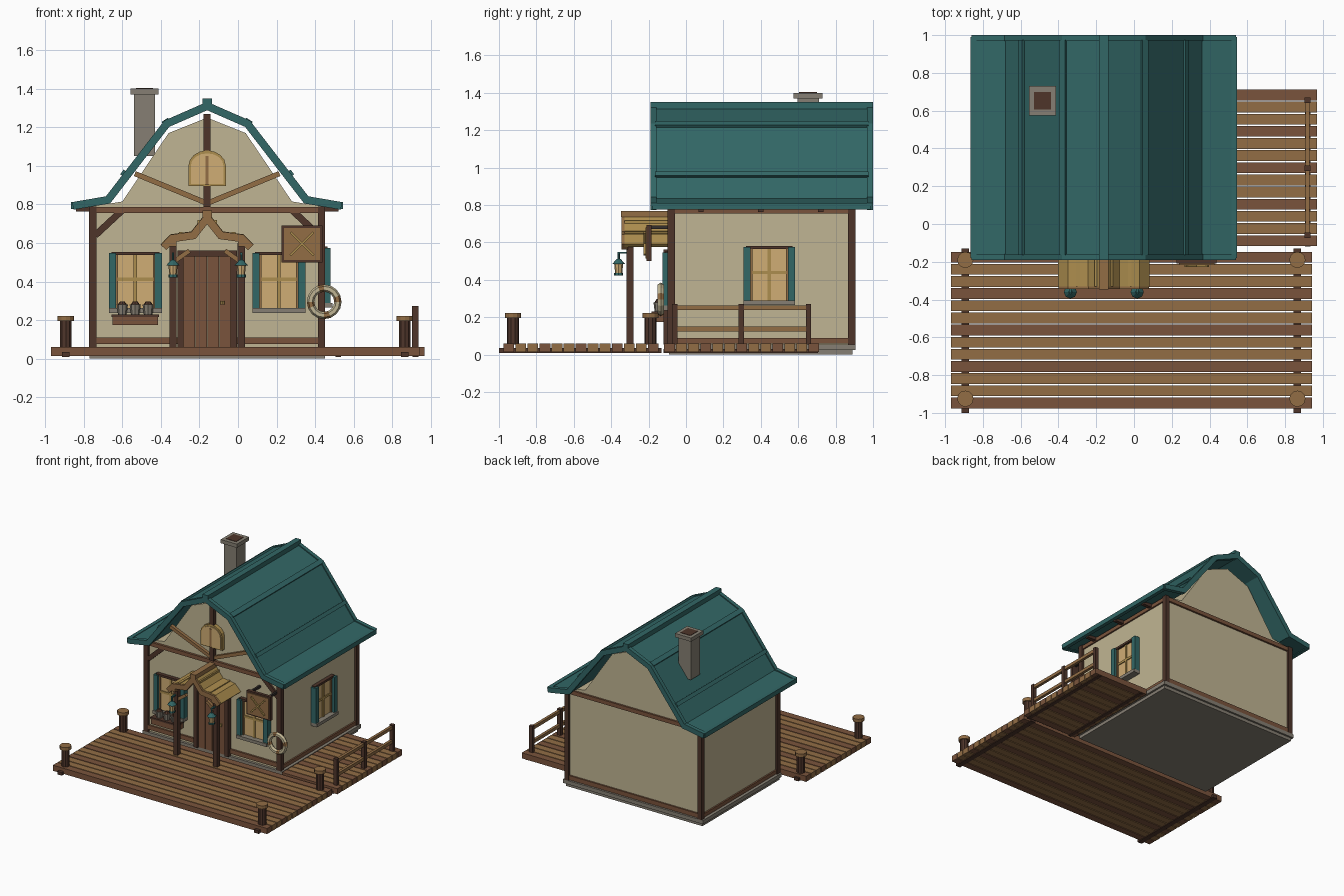
import bpy, bmesh, math
from mathutils import Vector, Matrix

if "Cube" in bpy.data.objects:
    bpy.data.objects.remove(bpy.data.objects["Cube"])


def material(name, rgb):
    m = bpy.data.materials.new(name)
    lin = [((c / 255 + 0.055) / 1.055) ** 2.4 for c in rgb]
    m.diffuse_color = (*lin, 1)
    m.use_nodes = True
    m.node_tree.nodes["Principled BSDF"].inputs["Base Color"].default_value = m.diffuse_color
    return m


CREAM = material("cream plaster", (192, 181, 147))
TEAL = material("teal paint", (50, 103, 102))
DARK = material("dark timber", (78, 53, 42))
BROWN = material("red brown timber", (122, 84, 60))
TAN = material("tan timber", (146, 109, 69))
GOLD = material("straw gold", (172, 141, 78))
PANE = material("warm glass", (208, 173, 117))
STONE = material("grey stone", (134, 127, 115))
IRON = material("dark iron", (52, 46, 44))
CX = -0.16  # centre line of the house


def finish(bm, name, mats):
    bmesh.ops.recalc_face_normals(bm, faces=bm.faces[:])
    me = bpy.data.meshes.new(name)
    bm.to_mesh(me)
    bm.free()
    for m in mats if isinstance(mats, list) else [mats]:
        me.materials.append(m)
    ob = bpy.data.objects.new(name, me)
    bpy.context.collection.objects.link(ob)
    return ob


def box(name, x0, x1, y0, y1, z0, z1, mat):
    bm = bmesh.new()
    mid = Vector((x0 + x1, y0 + y1, z0 + z1)) / 2
    size = (abs(x1 - x0), abs(y1 - y0), abs(z1 - z0), 1)
    bmesh.ops.create_cube(bm, size=1, matrix=Matrix.Translation(mid) @ Matrix.Diagonal(size))
    return finish(bm, name, mat)


def prism(name, pts, y0, y1, mat):
    """Extrude an x/z outline along y."""
    bm = bmesh.new()
    a = [bm.verts.new((x, y0, z)) for x, z in pts]
    b = [bm.verts.new((x, y1, z)) for x, z in pts]
    bm.faces.new(a)
    bm.faces.new(b[::-1])
    for i in range(len(pts)):
        j = (i + 1) % len(pts)
        bm.faces.new((a[i], b[i], b[j], a[j]))
    return finish(bm, name, mat)


def beam(name, p, q, w, y0, y1, mat):
    """Straight timber between two x/z points."""
    p, q = Vector(p), Vector(q)
    d = (q - p).normalized() * w / 2
    n = Vector((-d.y, d.x))
    return prism(name, [p + n, q + n, q - n, p - n], y0, y1, mat)


def offset(pts, t):
    """Shift a polyline sideways with mitred corners."""
    pts, out = [Vector(p) for p in pts], []
    ns = [Vector((b.y - a.y, a.x - b.x)).normalized() for a, b in zip(pts, pts[1:])]
    for i, p in enumerate(pts):
        n0, n1 = ns[max(i - 1, 0)], ns[min(i, len(ns) - 1)]
        m = (n0 + n1).normalized()
        out.append(p + m * t / m.dot(n0))
    return out


def band(name, pts, t0, t1, y0, y1, mat):
    return prism(name, offset(pts, t0) + offset(pts, t1)[::-1], y0, y1, mat)


def cyl(name, x, y, z0, z1, r0, r1, seg, mat):
    bm = bmesh.new()
    bmesh.ops.create_cone(bm, cap_ends=True, segments=seg, radius1=r0, radius2=r1, depth=z1 - z0,
                          matrix=Matrix.Translation((x, y, (z0 + z1) / 2)))
    return finish(bm, name, mat)


def mirrored(half):
    """Complete a left half outline given as (distance, height)."""
    return [(CX - d, z) for d, z in half] + [(CX + d, z) for d, z in half[::-1] if d > 0]


# Base and plastered body with the gable outline
box("foundation", -0.785, 0.465, -0.10, 0.905, 0.025, 0.055, STONE)
box("foundation_footing", -0.77, 0.45, -0.09, 0.89, 0, 0.025, STONE)
prism("house_walls", mirrored([(0.595, 0.05), (0.595, 0.79), (0.44, 0.815), (0.2, 1.17), (0, 1.25)]),
      -0.08, 0.885, CREAM)

# Timber frame
for s in (-1, 1):
    xo = CX + s * 0.612
    for y in (-0.10, 0.865):
        box("corner_post", xo, xo - s * 0.037, y, y + 0.04, 0.055, 0.79, DARK)
    for z in (0.06, 0.755):
        box("side_beam", xo - s * 0.005, xo - s * 0.03, -0.06, 0.865, z, z + 0.03, BROWN)
    beam("corner_brace", (CX + s * 0.58, 0.64), (CX + s * 0.44, 0.77), 0.035, -0.095, -0.075, DARK)
    beam("gable_brace", (CX + s * 0.01, 0.81), (CX + s * 0.375, 0.96), 0.027, -0.105, -0.075, TAN)
    for y in (0.08, 0.4, 0.72):
        box("rafter_tail", xo - s * 0.02, CX + s * 0.68, y - 0.014, y + 0.014, 0.763, 0.79, DARK)
for y in (-0.098, 0.875):
    box("tie_beam", -0.735, 0.415, y, y + 0.025, 0.755, 0.787, BROWN)
for x0, x1 in ((-0.735, -0.31), (-0.01, 0.415)):
    box("front_sill_beam", x0, x1, -0.095, -0.07, 0.075, 0.11, BROWN)
box("back_sill_beam", -0.735, 0.415, 0.875, 0.898, 0.06, 0.095, BROWN)
box("king_post", CX - 0.018, CX + 0.018, -0.11, -0.07, 0.787, 1.27, DARK)

# Gambrel roof shell, verge boards, battens and ridge
roof = mirrored([(0.70, 0.812), (0.525, 0.842), (0.222, 1.235), (0, 1.332)])
band("roof_shell", roof, 0.008, 0.035, -0.17, 0.98, TEAL)
for y in (-0.19, 0.968):
    band("verge_board", roof, 0, 0.04, y, y + 0.032, TEAL)
box("ridge_board", CX - 0.024, CX + 0.024, -0.19, 1.0, 1.30, 1.35, TEAL)
for s in (-1, 1):
    box("eave_board", CX + s * 0.675, CX + s * 0.705, -0.18, 0.99, 0.775, 0.812, TEAL)
    for a, b in (((0.232, 1.222), (0.20, 1.243)), ((0.445, 0.952), (0.427, 0.976))):
        beam("roof_batten", (CX + s * a[0], a[1]), (CX + s * b[0], b[1]), 0.015, -0.165, 0.975, TEAL)

# Chimney
box("chimney", -0.54, -0.43, 0.595, 0.71, 1.05, 1.375, STONE)
box("chimney_cap", -0.557, -0.413, 0.575, 0.73, 1.37, 1.4, STONE)
box("chimney_flue", -0.53, -0.44, 0.605, 0.7, 1.395, 1.403, DARK)

# Arched loft window
def arch(w, z0, zs, h):
    return [(CX - w, z0), *[(CX - w * math.cos(i * math.pi / 8), zs + h * math.sin(i * math.pi / 8))
                            for i in range(9)], (CX + w, z0)]


prism("loft_window_frame", arch(0.097, 0.895, 1.0, 0.08), -0.112, -0.07, GOLD)
prism("loft_window_pane", arch(0.085, 0.905, 1.0, 0.065), -0.118, -0.11, PANE)
box("loft_window_bar", CX - 0.008, CX + 0.008, -0.124, -0.11, 0.9, 1.05, TAN)


# Shuttered windows: u runs along the wall, d outward
def window(c, z, side):
    def part(name, u0, u1, d0, d1, z0, z1, mat):
        if side:
            box(name, 0.435 + d0, 0.435 + d1, c + u0, c + u1, z + z0, z + z1, mat)
        else:
            box(name, c + u0, c + u1, -0.08 - d1, -0.08 - d0, z + z0, z + z1, mat)
    part("window_pane", -0.1, 0.1, 0, 0.012, 0, 0.28, PANE)
    part("window_mullion", -0.009, 0.009, 0.01, 0.02, 0, 0.28, GOLD)
    part("window_crossbar", -0.1, 0.1, 0.01, 0.019, 0.14, 0.158, GOLD)
    part("window_head", -0.125, 0.125, 0, 0.03, 0.275, 0.292, DARK)
    part("window_sill", -0.137, 0.137, 0, 0.055, -0.025, 0, STONE)
    for s in (-1, 1):
        part("window_jamb", s * 0.09, s * 0.103, 0, 0.022, 0, 0.28, TAN)
        part("shutter", s * 0.1, s * 0.137, 0, 0.045, 0, 0.285, TEAL)


window(CX - 0.372, 0.262, False)
window(CX + 0.372, 0.262, False)
window(0.445, 0.29, True)

# Flower box with pots
box("window_box", -0.65, -0.415, -0.18, -0.10, 0.175, 0.228, BROWN)
box("window_box_rim", -0.655, -0.41, -0.184, -0.10, 0.217, 0.23, DARK)
for x in (-0.6, -0.533, -0.466):
    cyl("pot", x, -0.145, 0.225, 0.28, 0.022, 0.029, 8, STONE)
    cyl("pot_soil", x, -0.145, 0.28, 0.297, 0.024, 0.012, 8, DARK)

# Door
for i in range(4):
    x = CX - 0.124 + i * 0.062
    box("door_plank", x + 0.001, x + 0.061, -0.1, -0.07, 0.055, 0.535, BROWN)
for s in (-1, 1):
    box("door_jamb", CX + s * 0.122, CX + s * 0.155, -0.12, -0.07, 0.055, 0.56, DARK)
box("door_lintel", CX - 0.155, CX + 0.155, -0.12, -0.07, 0.53, 0.562, DARK)
cyl("door_knob", CX + 0.08, -0.108, 0.28, 0.3, 0.01, 0.01, 8, GOLD)

# Porch canopy, posts and lanterns
canopy = mirrored([(0.242, 0.592), (0.19, 0.645), (0.083, 0.66), (0, 0.765)])
band("porch_roof", canopy, 0, 0.022, -0.33, -0.08, GOLD)
band("porch_verge", canopy, 0.002, 0.042, -0.345, -0.31, TAN)
box("porch_ridge", CX - 0.024, CX + 0.024, -0.347, -0.08, 0.735, 0.768, TAN)
for s in (-1, 1):
    x = CX + s * 0.177
    for d, z in ((0.137, 0.658), (0.04, 0.718)):
        box("porch_thatch_rib", CX + s * (d - 0.01), CX + s * (d + 0.01), -0.33, -0.08, z - 0.02, z, GOLD)
    box("porch_post", x - 0.019, x + 0.019, -0.317, -0.28, 0.055, 0.6, DARK)
    box("porch_side_beam", x - 0.018, x + 0.018, -0.345, -0.08, 0.583, 0.618, TAN)
    beam("porch_brace", (x, 0.50), (x - s * 0.085, 0.56), 0.024, -0.31, -0.285, TAN)
    box("lantern_arm", x - 0.006, x + 0.006, -0.365, -0.31, 0.54, 0.55, TEAL)
    cyl("lantern_hook", x, -0.36, 0.505, 0.55, 0.006, 0.006, 6, TEAL)
    cyl("lantern_cap", x, -0.36, 0.484, 0.512, 0.035, 0.01, 8, TEAL)
    cyl("lantern_glass", x, -0.36, 0.435, 0.485, 0.019, 0.024, 8, PANE)
    cyl("lantern_base", x, -0.36, 0.422, 0.436, 0.024, 0.024, 8, TEAL)

# Hanging sign with crossed oars
box("sign_frame", 0.225, 0.438, -0.21, -0.185, 0.5, 0.692, DARK)
box("sign_panel", 0.238, 0.425, -0.217, -0.208, 0.513, 0.679, TAN)
for s in (-1, 1):
    beam("sign_oar", (0.332 - s * 0.06, 0.535), (0.332 + s * 0.06, 0.655), 0.011, -0.228, -0.215, GOLD)
    box("sign_bracket", 0.332 + s * 0.08 - 0.008, 0.332 + s * 0.08 + 0.008, -0.19, -0.08, 0.672, 0.69, IRON)

# Life ring, banded by angle
bpy.ops.mesh.primitive_torus_add(major_segments=16, minor_segments=6, major_radius=0.071, minor_radius=0.019,
                                 location=(0.447, -0.135, 0.295), rotation=(math.pi / 2, 0, 0))
ring = bpy.context.object
ring.name = "life_ring"
ring.data.materials.append(CREAM)
ring.data.materials.append(TAN)
for f in ring.data.polygons:
    a = math.atan2(f.center.y, f.center.x) % (math.pi / 2)
    f.material_index = 1 if a < math.pi / 8 else 0

# Plank decks: every third board is darker
for name, x0, x1, top in (("front_deck_board", -0.97, 0.943, -0.147), ("side_deck_board", 0.475, 0.968, 0.712)):
    for i in range(13):
        y = top - i * 0.0643
        box(name, x0, x1, y - 0.057, y, 0.015, 0.06, BROWN if i % 3 == 0 else TAN)
for x in (-0.893, 0.865):
    box("front_deck_joist", x - 0.02, x + 0.02, -1.0, -0.13, 0.01, 0.035, DARK)
for x in (0.52, 0.92):
    box("side_deck_joist", x - 0.015, x + 0.015, -0.12, 0.705, 0.01, 0.03, DARK)

# Mooring posts
for x in (-0.893, 0.865):
    for y in (-0.19, -0.925):
        cyl("mooring_post", x, y, 0.055, 0.2, 0.032, 0.032, 10, DARK)
        cyl("mooring_cap", x, y, 0.195, 0.222, 0.043, 0.043, 12, TAN)

# Side railing
for y in (-0.06, 0.295, 0.655):
    box("rail_post", 0.903, 0.935, y - 0.014, y + 0.014, 0.055, 0.272, DARK)
for z in (0.125, 0.238):
    box("rail", 0.908, 0.93, -0.06, 0.655, z, z + 0.025, TAN)
